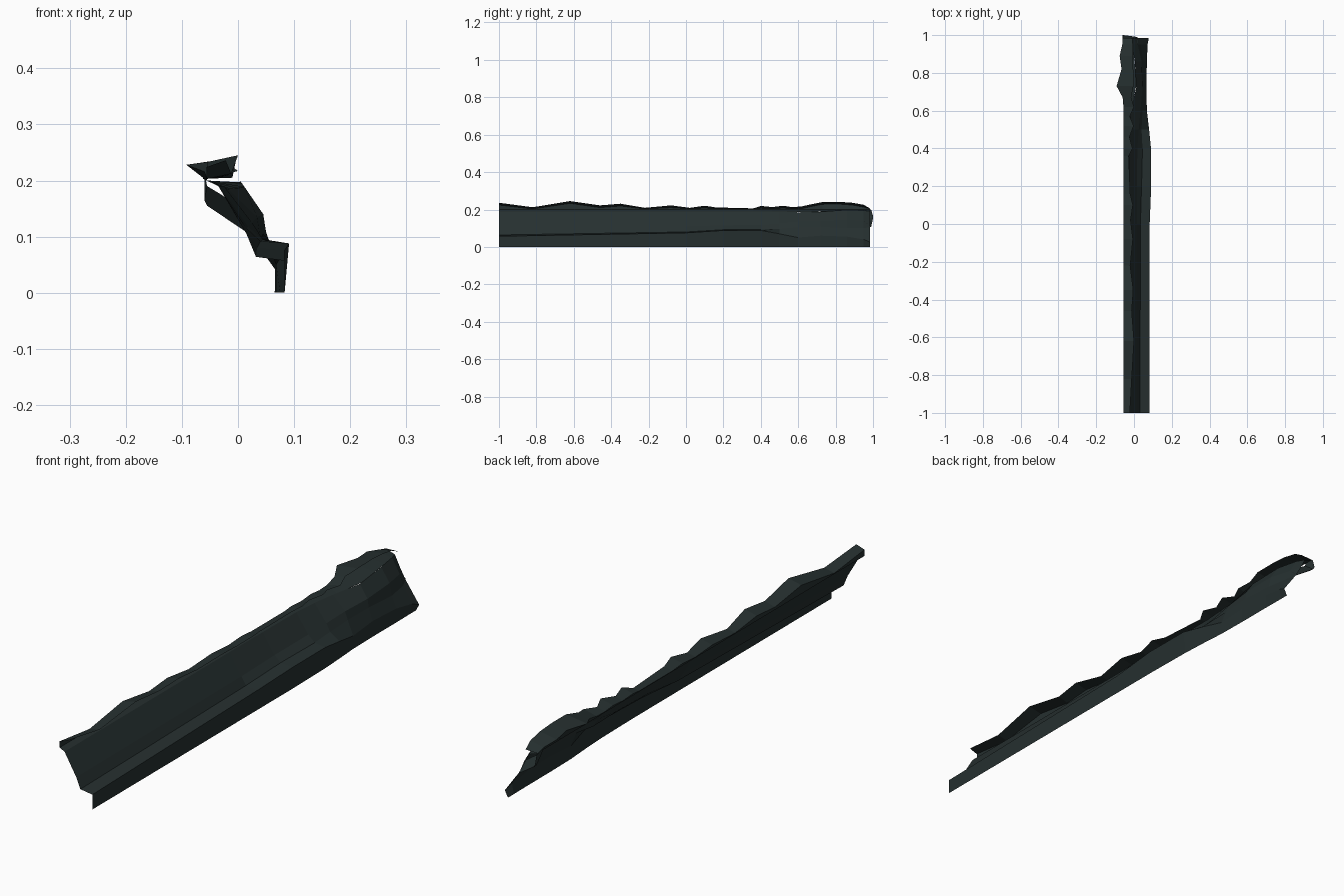
import bpy, bmesh

mat = bpy.data.materials.new("dark slate green")
mat.diffuse_color = (0.019, 0.029, 0.029, 1)


def lerp_keys(keys, y):
    """Interpolate a row of key values along y."""
    for a, b in zip(keys, keys[1:]):
        if y <= b[0]:
            t = (y - a[0]) / (b[0] - a[0])
            return [p + (q - p) * t for p, q in zip(a[1:], b[1:])]
    return list(keys[-1][1:])


def loft(name, ys, profile):
    """Skin open cross-sections (x, y, z) along the strip."""
    bm = bmesh.new()
    rows = [[bm.verts.new(p) for p in profile(y)] for y in ys]
    for a, b in zip(rows, rows[1:]):
        for i in range(len(a) - 1):
            bm.faces.new((a[i], b[i], b[i + 1], a[i + 1]))
    me = bpy.data.meshes.new(name)
    bm.to_mesh(me)
    bm.free()
    me.materials.append(mat)
    ob = bpy.data.objects.new(name, me)
    bpy.context.collection.objects.link(ob)
    return ob


# Bank wall keys: y, then x,z of foot, shelf edge, shelf back, mid wall, wall top
wall = [
    (-1.0, .083, 0, .083, .057, .032, .064, .015, .105, -.035, .190),
    (0.0, .083, 0, .083, .075, .034, .080, .015, .110, -.035, .190),
    (0.2, .083, 0, .091, .088, .040, .092, .015, .115, -.035, .190),
    (0.4, .080, 0, .090, .088, .045, .094, .018, .118, -.033, .190),
    (0.5, .075, 0, .080, .070, .040, .096, .025, .125, -.025, .190),
    (0.6, .068, 0, .068, .050, .045, .105, .034, .135, -.018, .185),
    (0.72, .066, 0, .066, .060, .050, .108, .045, .140, .012, .188),
    (0.86, .066, 0, .068, .055, .050, .100, .040, .145, .005, .198),
    (0.95, .065, 0, .072, .040, .035, .100, .020, .140, -.012, .195),
    (0.985, .065, 0, .078, .025, .020, .106, -.005, .150, -.025, .190),
]


def wall_profile(y):
    v = lerp_keys(wall, y)
    return [(v[i], y, v[i + 1]) for i in range(0, 10, 2)]


loft("bank_wall", [k[0] for k in wall], wall_profile)

# Ragged overhanging rim: y, crest height, lip x, back edge x
rim = [
    (-1.0, .236, -.022, -.056), (-.82, .212, -.012, -.055), (-.62, .245, 0, -.055),
    (-.46, .222, -.012, -.055), (-.35, .231, -.004, -.055), (-.22, .209, -.020, -.055),
    (-.08, .222, -.006, -.055), (.02, .209, -.018, -.055), (.10, .220, -.006, -.055),
    (.16, .211, -.020, -.055), (.36, .206, -.028, -.055), (.40, .219, -.008, -.055),
    (.46, .213, -.024, -.055), (.52, .220, -.002, -.055), (.57, .212, -.022, -.055),
    (.62, .217, 0, -.056), (.67, .228, -.015, -.060), (.73, .240, -.003, -.092),
    (.82, .241, -.004, -.066), (.89, .236, -.004, -.076), (.95, .225, -.006, -.062),
    (.985, .205, -.010, -.062),
]


def rim_profile(y):
    top, lip, back = lerp_keys(rim, y)
    w = lerp_keys(wall, y)
    return [(w[8], y, w[9]), (max(back, -.056), y, .200),
            (back, y, max(top - .012, .203)), (lip, y, top)]


loft("overhanging_rim", [k[0] for k in rim], rim_profile)

# Curled far end behind the bank
loft("end_curl", [.95, .985, 1.0], lambda y: [
    (.018, min(y, .99), .106), (-.055, y, .155), (-.060, y, .165),
    (-.060, min(y, .99), .200)] if y > .96 else [
    (.020, y, .140), (-.030, y, .175), (-.055, y, .190), (-.060, y, .213)])
